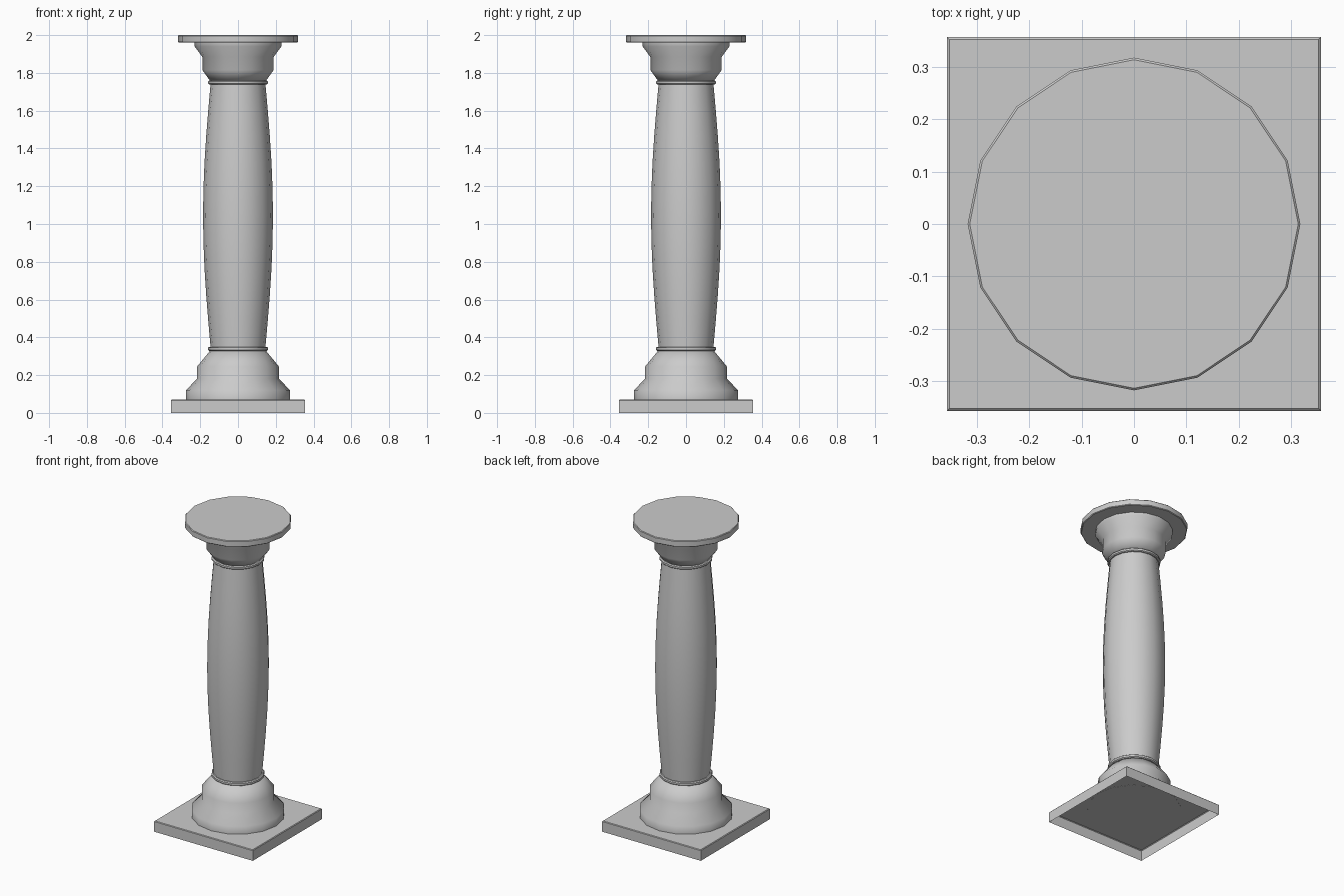
import bpy, bmesh, math

SIDES = 16

cube = bpy.data.objects.get("Cube")
if cube:
    bpy.data.objects.remove(cube, do_unlink=True)

stone = bpy.data.materials.new("grey_stone")
stone.use_nodes = True
grey = (0.6, 0.6, 0.6, 1)
stone.diffuse_color = grey
stone.node_tree.nodes["Principled BSDF"].inputs["Base Color"].default_value = grey


def finish(name, bm, angle):
    """Turn a bmesh into a shaded object."""
    bmesh.ops.recalc_face_normals(bm, faces=bm.faces[:])
    mesh = bpy.data.meshes.new(name)
    bm.to_mesh(mesh)
    bm.free()
    mesh.materials.append(stone)
    ob = bpy.data.objects.new(name, mesh)
    bpy.context.collection.objects.link(ob)
    bpy.ops.object.select_all(action='DESELECT')
    ob.select_set(True)
    bpy.context.view_layer.objects.active = ob
    bpy.ops.object.shade_smooth_by_angle(angle=math.radians(angle))
    return ob


def lathe(name, profile, angle=30):
    """Turn a (radius, height) profile around z and cap both ends."""
    bm = bmesh.new()
    rings = []
    for r, z in profile:
        rings.append([bm.verts.new((r * math.cos(math.tau * i / SIDES),
                                    r * math.sin(math.tau * i / SIDES), z))
                      for i in range(SIDES)])
    for low, high in zip(rings, rings[1:]):
        for i in range(SIDES):
            j = (i + 1) % SIDES
            bm.faces.new((low[i], low[j], high[j], high[i]))
    bm.faces.new(rings[0][::-1])
    bm.faces.new(rings[-1])
    return finish(name, bm, angle)


# Square plinth: a thin shell, open underneath, with a fine top chamfer
bm = bmesh.new()
levels = []
for half, z in ((0.356, 0), (0.356, 0.066), (0.352, 0.07)):
    levels.append([bm.verts.new((sx * half, sy * half, z))
                   for sx, sy in ((-1, -1), (1, -1), (1, 1), (-1, 1))])
for low, high in zip(levels, levels[1:]):
    for i in range(4):
        j = (i + 1) % 4
        bm.faces.new((low[i], low[j], high[j], high[i]))
bm.faces.new(levels[-1])
finish("plinth", bm, 30)

# Stepped base moulding
lathe("base", [(0.276, 0.069), (0.276, 0.12), (0.217, 0.18),
               (0.217, 0.245), (0.147, 0.33)], 60)

# Narrow collars at both ends of the shaft
for name, z in (("lower_collar", 0.328), ("upper_collar", 1.738)):
    lathe(name, [(0.152, z), (0.158, z + 0.005),
                 (0.158, z + 0.017), (0.152, z + 0.022)])

# Swelling shaft
STEPS = 10
lathe("shaft", [(0.145 + 0.04 * math.sin(math.pi * i / STEPS),
                 0.345 + 1.4 * i / STEPS) for i in range(STEPS + 1)])

# Flared capital
lathe("capital", [(0.147, 1.757), (0.189, 1.815), (0.189, 1.885),
                  (0.23, 1.94), (0.23, 1.963)], 60)

# Round top slab with fine chamfers
lathe("top_slab", [(0.313, 1.96), (0.317, 1.964), (0.317, 1.996), (0.313, 2.0)])
